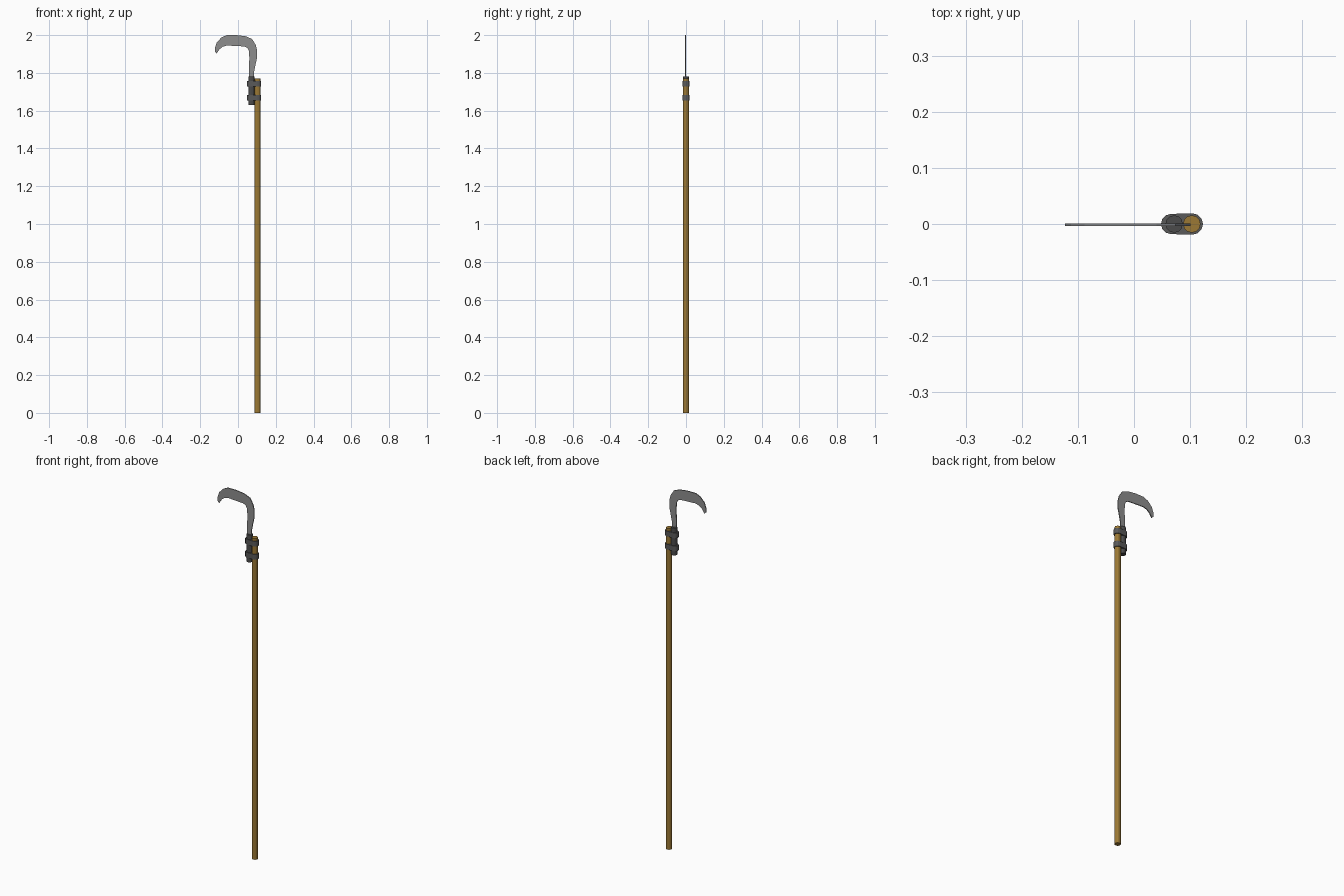
import bpy, bmesh, math

if "Cube" in bpy.data.objects:
    bpy.data.objects.remove(bpy.data.objects["Cube"])


def material(name, rgb):
    m = bpy.data.materials.new(name)
    m.diffuse_color = (*rgb, 1)
    m.use_nodes = True
    m.node_tree.nodes["Principled BSDF"].inputs["Base Color"].default_value = m.diffuse_color
    return m


WOOD = material("golden wood", (0.33, 0.19, 0.035))
STEEL = material("blade steel", (0.27, 0.27, 0.27))
GRIP = material("dark grip", (0.07, 0.07, 0.07))
IRON = material("band iron", (0.10, 0.10, 0.10))


def prism(name, points, direction, mat):
    """Extrude a closed outline of 3D points along a direction."""
    bm = bmesh.new()
    face = bm.faces.new([bm.verts.new(p) for p in points])
    out = bmesh.ops.extrude_face_region(bm, geom=[face])
    verts = [v for v in out["geom"] if isinstance(v, bmesh.types.BMVert)]
    bmesh.ops.translate(bm, vec=direction, verts=verts)
    bmesh.ops.recalc_face_normals(bm, faces=bm.faces)
    mesh = bpy.data.meshes.new(name)
    bm.to_mesh(mesh)
    bm.free()
    mesh.materials.append(mat)
    obj = bpy.data.objects.new(name, mesh)
    bpy.context.collection.objects.link(obj)
    return obj


def arc(cx, r, z, start, end, steps):
    return [(cx + r * math.cos(a), r * math.sin(a), z)
            for a in (math.radians(start + (end - start) * i / steps)
                      for i in range(steps + 1))]


def rod(name, cx, r, z0, z1, mat):
    return prism(name, arc(cx, r, z0, 0, 360, 12)[:-1], (0, 0, z1 - z0), mat)


# Long pole and the short sickle grip lashed beside it
rod("pole", 0.103, 0.0155, 0.0, 1.77, WOOD)
rod("sickle_grip", 0.0715, 0.0155, 1.63, 1.78, GRIP)

# Two bands wrapping grip and pole together
for name, z0, z1 in (("lower_band", 1.655, 1.684), ("upper_band", 1.727, 1.756)):
    outline = arc(0.104, 0.019, z0, -90, 90, 6) + arc(0.066, 0.018, z0, 90, 270, 6)
    prism(name, outline, (0, 0, z1 - z0), IRON)

# Hooked blade: outer edge up and over to the tip, then the inner edge back
blade = [(0.084, 1.76), (0.086, 1.81), (0.094, 1.85), (0.101, 1.88),
         (0.101, 1.92), (0.093, 1.95), (0.074, 1.98), (0.04, 1.994),
         (-0.01, 2.0), (-0.06, 2.0), (-0.088, 1.987), (-0.112, 1.962),
         (-0.123, 1.93), (-0.123, 1.913), (-0.113, 1.903), (-0.098, 1.925),
         (-0.082, 1.938), (-0.06, 1.945), (-0.02, 1.943), (0.035, 1.94),
         (0.05, 1.932), (0.058, 1.915), (0.06, 1.88), (0.058, 1.81),
         (0.06, 1.76)]
prism("blade", [(x, -0.004, z) for x, z in blade], (0, 0.005, 0), STEEL)
